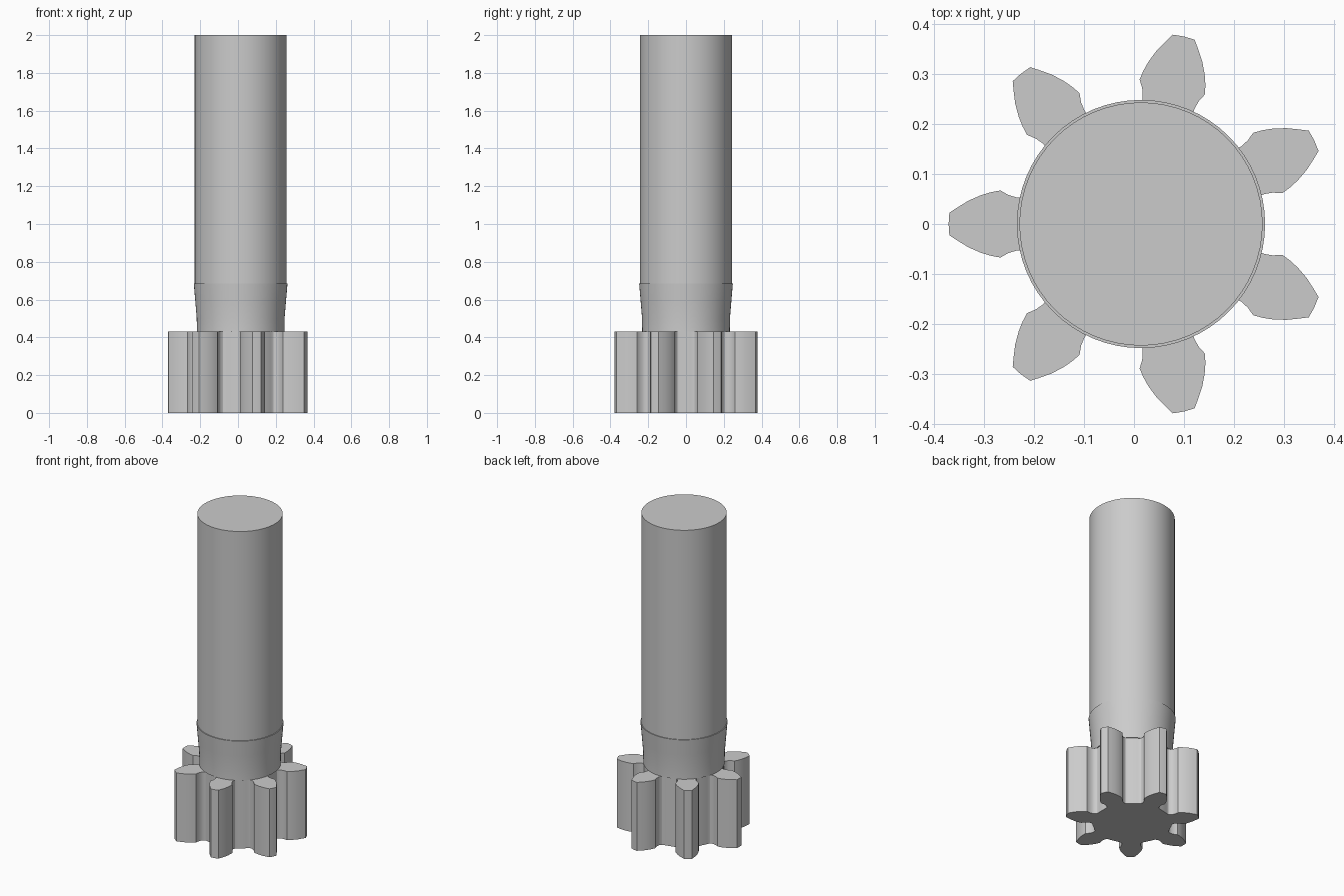
import bpy, bmesh, math
from mathutils import Vector, Matrix

cube = bpy.data.objects.get("Cube")
if cube:
    bpy.data.objects.remove(cube, do_unlink=True)

AXIS_X = 0.014
TEETH = 7
SEGMENTS = 64

steel = bpy.data.materials.new("grey_steel")
steel.use_nodes = True
colour = (0.6, 0.6, 0.6, 1)
steel.diffuse_color = colour
steel.node_tree.nodes["Principled BSDF"].inputs["Base Color"].default_value = colour


def finish(name, bm):
    bmesh.ops.recalc_face_normals(bm, faces=bm.faces[:])
    mesh = bpy.data.meshes.new(name)
    bm.to_mesh(mesh)
    bm.free()
    mesh.materials.append(steel)
    obj = bpy.data.objects.new(name, mesh)
    obj.location.x = AXIS_X
    bpy.context.collection.objects.link(obj)
    bpy.ops.object.select_all(action="DESELECT")
    obj.select_set(True)
    bpy.context.view_layer.objects.active = obj
    bpy.ops.object.shade_smooth_by_angle(angle=math.radians(30))
    return obj


def turned(name, profile):
    """Capped solid of revolution from (radius, height) points."""
    bm = bmesh.new()
    rings = []
    for r, z in profile:
        rings.append([bm.verts.new((r * math.cos(a), r * math.sin(a), z))
                      for a in (math.tau * i / SEGMENTS for i in range(SEGMENTS))])
    for low, high in zip(rings, rings[1:]):
        for i in range(SEGMENTS):
            j = (i + 1) % SEGMENTS
            bm.faces.new((low[i], low[j], high[j], high[i]))
    bm.faces.new(rings[0][::-1])
    bm.faces.new(rings[-1])
    return finish(name, bm)


# Pinion gear: half a tooth as (distance out, half width), mirrored and repeated
half_tooth = [(0.213, 0.076), (0.216, 0.066), (0.222, 0.058), (0.235, 0.0525),
              (0.248, 0.053), (0.265, 0.058), (0.273, 0.0625), (0.281, 0.067),
              (0.300, 0.0635), (0.320, 0.0575), (0.345, 0.0465), (0.367, 0.033),
              (0.383, 0.0225)]
tooth = [Vector((r, -w, 0)) for r, w in half_tooth]
tooth.append(Vector((0.3845, 0, 0)))
tooth += [Vector((r, w, 0)) for r, w in reversed(half_tooth)]
root = Matrix.Rotation(math.pi / TEETH, 3, "Z") @ Vector((0.224, 0, 0))
tooth.append(root)

bm = bmesh.new()
outline = []
for k in range(TEETH):
    turn = Matrix.Rotation(math.pi + math.tau * k / TEETH, 3, "Z")
    outline += [bm.verts.new(turn @ p) for p in tooth]
base = bm.faces.new(outline)
grown = bmesh.ops.extrude_face_region(bm, geom=[base], use_keep_orig=True)
top_verts = [g for g in grown["geom"] if isinstance(g, bmesh.types.BMVert)]
bmesh.ops.translate(bm, verts=top_verts, vec=(0, 0, 0.43))
finish("pinion_gear", bm)

# Flared collar and long plain shaft
turned("collar", [(0.232, 0.43), (0.2325, 0.50), (0.240, 0.59), (0.248, 0.685)])
turned("shaft", [(0.243, 0.684), (0.243, 2.0)])
